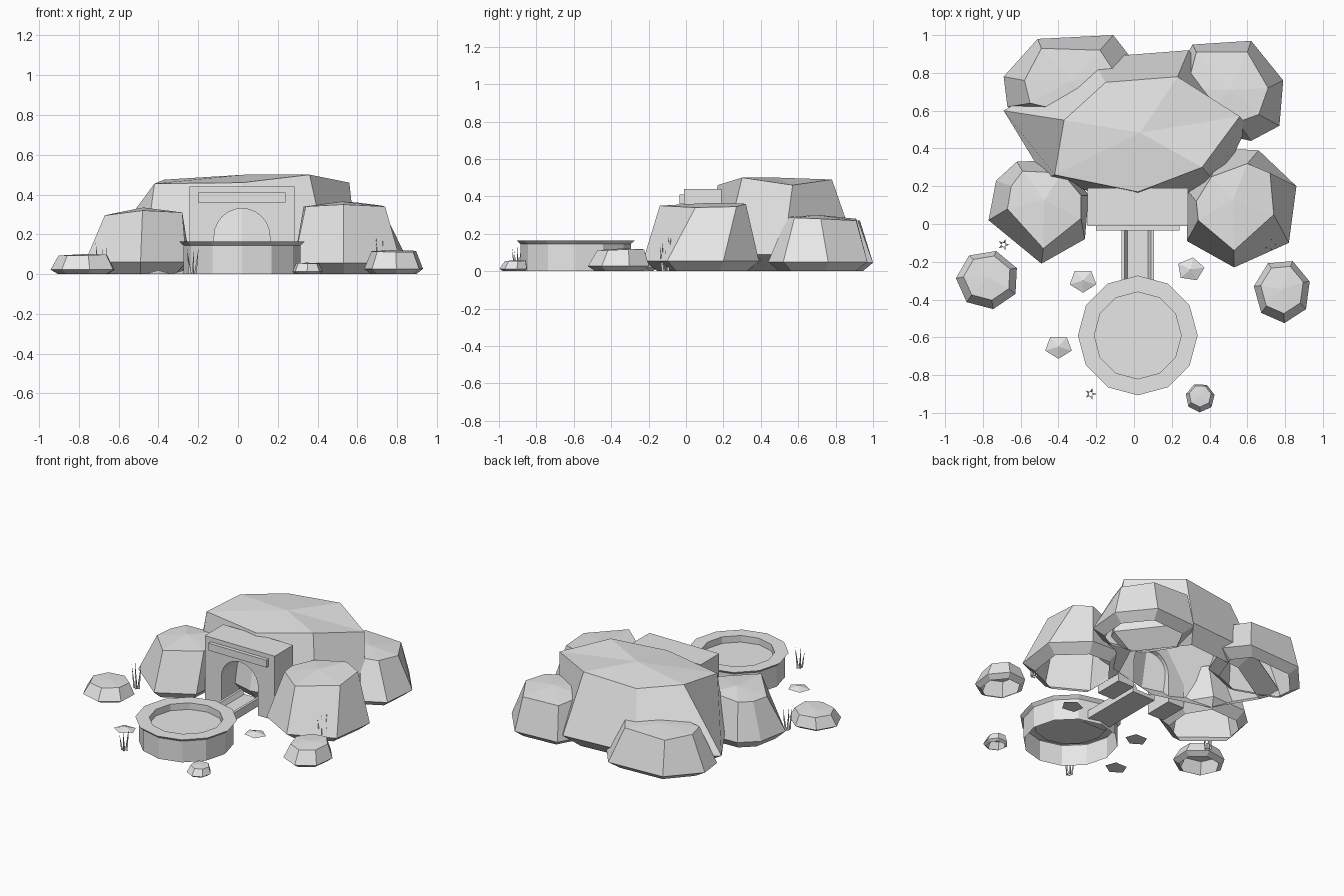
import bpy
import bmesh
import math
import random
from mathutils import Vector

random.seed(4)

if "Cube" in bpy.data.objects:
    bpy.data.objects.remove(bpy.data.objects["Cube"])

stone = bpy.data.materials.new("light_grey")
stone.use_nodes = True
stone.diffuse_color = (0.8, 0.8, 0.8, 1)
stone.node_tree.nodes["Principled BSDF"].inputs["Base Color"].default_value = (0.8, 0.8, 0.8, 1)


def finish(name, bm):
    """Turn a bmesh into a flat shaded object."""
    bmesh.ops.recalc_face_normals(bm, faces=bm.faces)
    mesh = bpy.data.meshes.new(name)
    bm.to_mesh(mesh)
    bm.free()
    mesh.materials.append(stone)
    obj = bpy.data.objects.new(name, mesh)
    bpy.context.scene.collection.objects.link(obj)


def bridge(bm, lower, upper):
    """Join two rings of equal length with quads."""
    n = len(lower)
    for i in range(n):
        j = (i + 1) % n
        bm.faces.new((lower[i], lower[j], upper[j], upper[i]))


def fan(bm, ring, point):
    tip = bm.verts.new(point)
    for i, v in enumerate(ring):
        bm.faces.new((v, ring[(i + 1) % len(ring)], tip))


def rock(name, wide, top, heights, peak, skirt, foot=0.77):
    """Boulder: undercut open foot, wide skirt, upper ring and a shallow faceted cap."""
    n = len(wide)
    mid = sum((Vector(p) for p in wide), Vector((0, 0))) / n
    cap = sum((Vector(p) for p in top), Vector((0, 0))) / n
    bm = bmesh.new()
    base = [bm.verts.new((*mid.lerp(Vector(p), foot), 0)) for p in wide]
    belt = [bm.verts.new((*p, skirt)) for p in wide]
    crown = [bm.verts.new((*p, z)) for p, z in zip(top, heights)]
    bridge(bm, base, belt)
    bridge(bm, belt, crown)
    fan(bm, crown, (*cap, peak))
    finish(name, bm)


def ellipse(x, y, rx, ry, n, turn=0.0):
    steps = [turn + math.tau * i / n for i in range(n)]
    return [(x + rx * math.cos(a), y + ry * math.sin(a)) for a in steps]


def push(name, outline, x, y0, y1):
    """Extrude an x/z outline along y."""
    bm = bmesh.new()
    face = bm.faces.new([bm.verts.new((x + px, y0, pz)) for px, pz in outline])
    moved = bmesh.ops.extrude_face_region(bm, geom=[face], use_keep_orig=True)
    for v in moved["geom"]:
        if isinstance(v, bmesh.types.BMVert):
            v.co.y = y1
    finish(name, bm)


# Main hill over the tunnel
rock("main_boulder",
     [(.02, .10), (.45, .20), (.60, .52), (.29, .92), (-.23, .88), (-.69, .60), (-.47, .24)],
     [(.02, .17), (.36, .30), (.56, .57), (.23, .78), (-.15, .75), (-.37, .55), (-.42, .26)],
     [.46, .50, .46, .49, .465, .475, .455], .50, .09)

# Four boulders around the hill
rock("front_right_boulder",
     [(-.49, -.21), (-.26, -.08), (-.24, .15), (-.36, .34), (-.62, .33), (-.73, .23), (-.77, .02)],
     [(-.48, -.13), (-.28, .03), (-.28, .15), (-.38, .27), (-.59, .28), (-.65, .20), (-.67, .08)],
     [.32, .31, .31, .32, .31, .30, .295], .335, .06)
rock("front_left_boulder",
     [(.53, -.23), (.82, -.10), (.86, .20), (.66, .39), (.46, .40), (.28, .18), (.28, -.09)],
     [(.53, -.14), (.74, .05), (.72, .27), (.60, .32), (.41, .25), (.33, .12), (.34, .02)],
     [.35, .34, .345, .36, .35, .34, .34], .365, .055)
rock("back_left_boulder",
     [(.62, .44), (.77, .52), (.79, .76), (.62, .97), (.31, .95), (.20, .75), (.35, .50)],
     [(.55, .54), (.66, .58), (.71, .72), (.60, .91), (.33, .91), (.28, .72), (.40, .58)],
     [.29, .285, .28, .27, .28, .29, .29], .30, .05)
rock("back_right_boulder",
     [(-.35, .50), (-.10, .60), (0, .86), (-.11, 1), (-.51, .98), (-.69, .78), (-.67, .62)],
     [(-.30, .58), (-.15, .66), (-.10, .80), (-.18, .92), (-.49, .93), (-.58, .76), (-.55, .64)],
     [.27] * 7, .28, .045)

# Loose stones
for name, x, y, rx, ry, h, turn in (
        ("right_stone", -.775, -.295, .168, .158, .10, .4),
        ("left_stone", .785, -.355, .152, .17, .12, .3),
        ("small_stone", .35, -.92, .078, .077, .057, .2)):
    rock(name, ellipse(x, y, rx, ry, 7, turn), ellipse(x, y + .01, rx * .76, ry * .76, 7, turn),
         [h * random.uniform(.92, .99) for _ in range(7)], h * 1.01, h * .22)

# Arched gateway with a lintel
arch_r, spring = .14, .19
gate = [(-.265, 0), (-.265, .44), (.265, .44), (.265, 0), (arch_r, 0)]
gate += [(arch_r * math.cos(a), spring + arch_r * math.sin(a))
         for a in (math.pi * i / 12 for i in range(13))]
gate.append((-arch_r, 0))
push("gateway", gate, .02, -.01, .19)
push("gateway_lintel", [(-.22, .36), (-.22, .41), (.22, .41), (.22, .36)], .02, -.035, .02)

# Water channel from the gateway to the pool, mirrored about its middle
half = [(.087, .02), (.087, .075), (.07, .075), (.055, .045)]
push("channel", half + [(-x, z) for x, z in reversed(half)], .02, -.37, .12)

# Round pool: wall, flared rim, inner wall and water
bm = bmesh.new()
rings = [[bm.verts.new((x, y, z)) for x, y in ellipse(.02, -.59, r, r, 12)]
         for r, z in ((.295, 0), (.295, .145), (.317, .165), (.23, .165), (.23, .12))]
for lower, upper in zip(rings, rings[1:]):
    bridge(bm, lower, upper)
bm.faces.new(rings[-1])
finish("pool", bm)

# Flat five sided pebbles
for i, (x, y, turn) in enumerate(((-.27, -.30, -1.57), (.30, -.24, 1.4), (-.40, -.65, -1.57))):
    bm = bmesh.new()
    ring = [bm.verts.new((*p, 0)) for p in ellipse(x, y, .074, .064, 5, turn)]
    bm.faces.new(ring)
    fan(bm, ring, (x, y, .02))
    finish("pebble_%d" % (i + 1), bm)

# Grass tufts of thin three sided blades
for i, (x, y, h) in enumerate(((-.69, -.11, .17), (-.23, -.90, .16), (.72, -.11, .20))):
    bm = bmesh.new()
    for k in range(5):
        a = math.tau * k / 5
        out = Vector((math.cos(a), math.sin(a)))
        root = Vector((x, y)) + out * .014
        ring = [bm.verts.new((*p, 0)) for p in ellipse(*root, .008, .008, 3, a)]
        fan(bm, ring, (*(root + out * .018), h * random.uniform(.6, 1)))
    finish("grass_tuft_%d" % (i + 1), bm)
